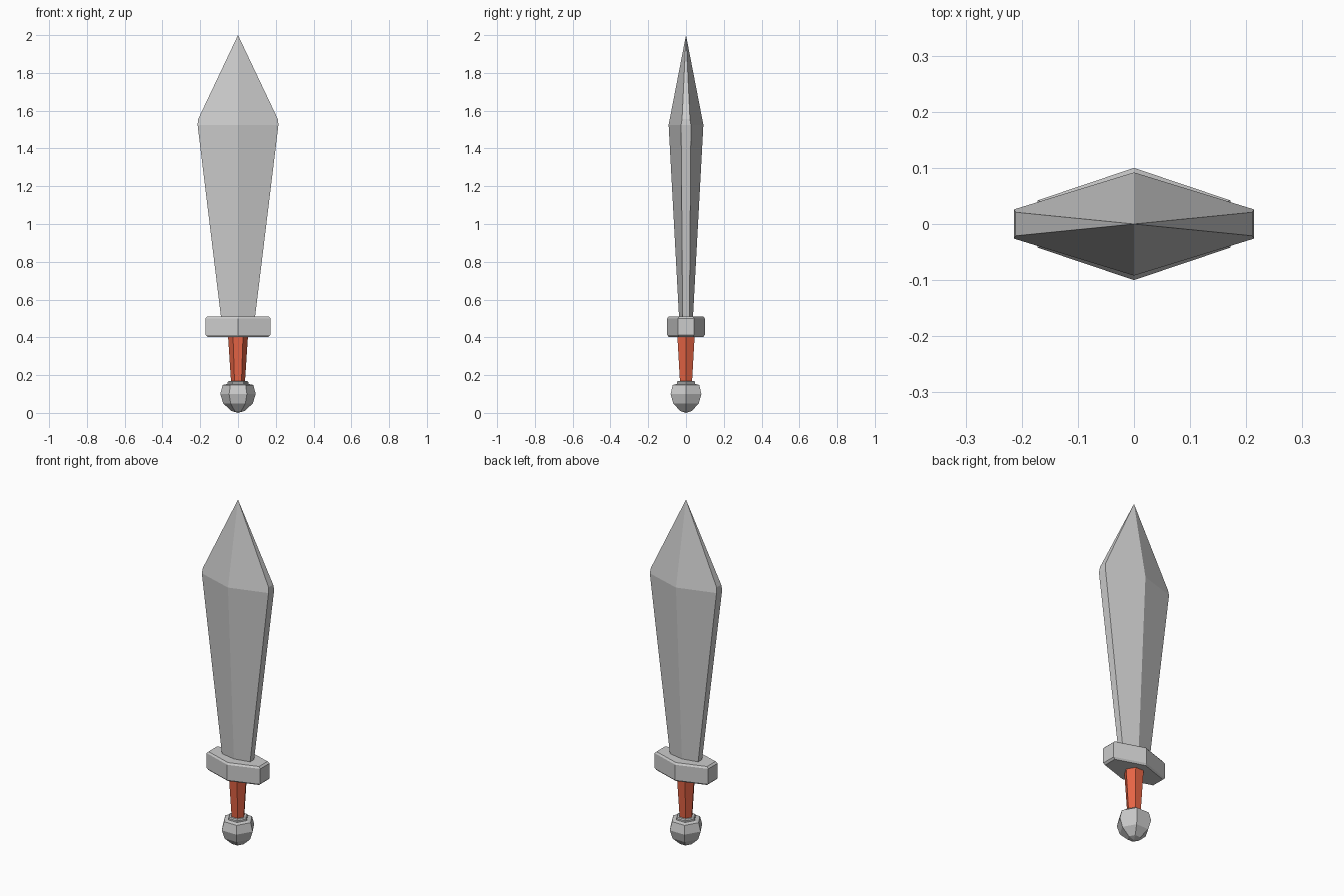
import bpy, bmesh
from math import cos, sin, pi

if "Cube" in bpy.data.objects:
    bpy.data.objects.remove(bpy.data.objects["Cube"])


def finish(bm, name):
    bmesh.ops.recalc_face_normals(bm, faces=bm.faces)
    mesh = bpy.data.meshes.new(name)
    bm.to_mesh(mesh)
    bm.free()
    obj = bpy.data.objects.new(name, mesh)
    bpy.context.collection.objects.link(obj)
    return obj


def hex_ring(bm, w, e, d, z):
    """Diamond-like hexagon: flat side edges at x = +-w, ridges at y = +-d."""
    pts = [(w, -e), (w, e), (0, d), (-w, e), (-w, -e), (0, -d)]
    return [bm.verts.new((x, y, z)) for x, y in pts]


def bridge(bm, a, b):
    n = len(a)
    for i in range(n):
        j = (i + 1) % n
        bm.faces.new((a[i], a[j], b[j], b[i]))


def loft(name, rings):
    bm = bmesh.new()
    loops = [hex_ring(bm, *r) for r in rings]
    for a, b in zip(loops, loops[1:]):
        bridge(bm, a, b)
    bm.faces.new(loops[0])
    bm.faces.new(loops[-1])
    return finish(bm, name)


def turned(name, profile, sides=6):
    """Faceted turned part from (radius, z) points."""
    bm = bmesh.new()
    loops = [[bm.verts.new((r * cos(2 * pi * i / sides), r * sin(2 * pi * i / sides), z))
              for i in range(sides)] for r, z in profile]
    for a, b in zip(loops, loops[1:]):
        bridge(bm, a, b)
    bm.faces.new(loops[0])
    bm.faces.new(loops[-1])
    bmesh.ops.remove_doubles(bm, verts=bm.verts, dist=1e-4)
    return finish(bm, name)


# Blade: widens upward, then a pyramid point with slightly clipped shoulders
bm = bmesh.new()
base = hex_ring(bm, 0.088, 0.018, 0.036, 0.49)
wide = hex_ring(bm, 0.214, 0.026, 0.092, 1.525)
bridge(bm, base, wide)
bm.faces.new(base)
tip = bm.verts.new((0, 0, 2.0))
for i, s in ((0, 1), (3, -1)):
    low_a, low_b = wide[i], wide[i + 1]
    up_a = bm.verts.new((s * 0.211, -s * 0.021, 1.555))
    up_b = bm.verts.new((s * 0.211, s * 0.021, 1.555))
    bm.faces.new((low_a, low_b, up_b, up_a))
    bm.faces.new((up_a, up_b, tip))
    bm.faces.new((low_b, wide[i + 2], tip, up_b))
    bm.faces.new((wide[i - 1], low_a, up_a, tip))
finish(bm, "blade")

# Guard: hexagonal block with chamfered top and bottom rims
loft("guard", [(0.162, 0.039, 0.092, 0.403), (0.172, 0.042, 0.1, 0.413),
               (0.172, 0.042, 0.1, 0.5), (0.162, 0.039, 0.092, 0.51)])

# Grip: tapered hexagonal handle
grip = turned("grip", [(0.036, 0.15), (0.053, 0.41)])
mat = bpy.data.materials.new("red_wrap")
mat.diffuse_color = (0.8, 0.13, 0.06, 1)
mat.use_nodes = True
mat.node_tree.nodes["Principled BSDF"].inputs["Base Color"].default_value = mat.diffuse_color
grip.data.materials.append(mat)

# Pommel: faceted ball with a small collar
turned("pommel", [(0.0, 0.0), (0.035, 0.01), (0.078, 0.05), (0.094, 0.1),
                  (0.081, 0.148), (0.056, 0.153), (0.056, 0.163), (0.05, 0.168)])
